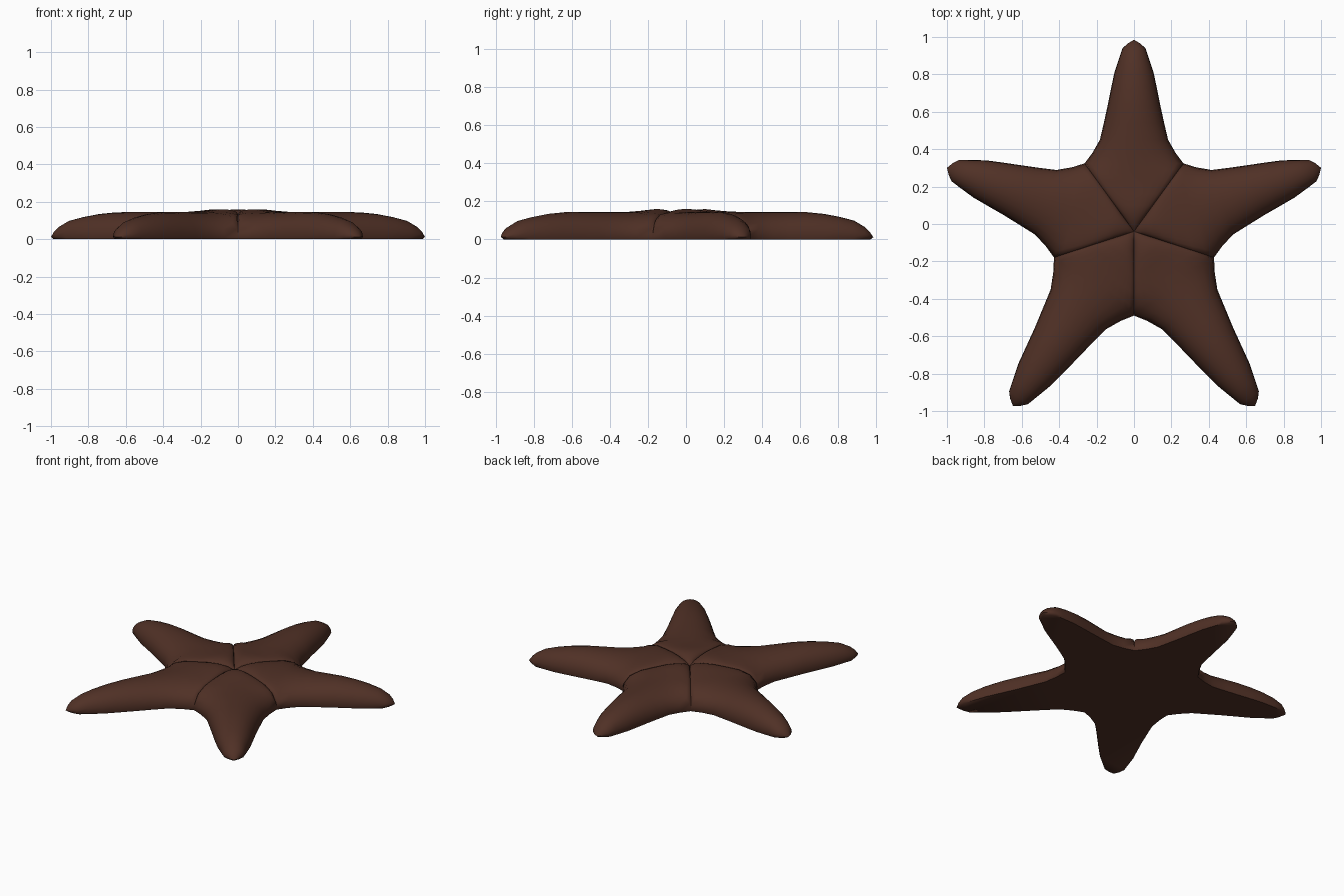
import bpy
import bmesh
from math import sin, cos, tan, radians, pi
from mathutils import Vector

if "Cube" in bpy.data.objects:
    bpy.data.objects.remove(bpy.data.objects["Cube"], do_unlink=True)

CENTER = Vector((0, -0.04, 0))
VALLEY = 0.364      # distance along an arm where neighbouring arms part
LENGTH = 1.02       # nominal arm length used by the stations
RIM = 0.012         # height of the lower edge
STEPS = 12          # divisions across an arm

# Inner disc: distance, ridge height, height of the crease between arms
DISC = [(0, .11, .11), (.04, .138, .117), (.09, .156, .123), (.14, .16, .13),
        (.2, .153, .13), (.27, .147, .122), (.33, .145, .085)]
# Free arm: distance, ridge height, half width
ARM = [(VALLEY, .145, VALLEY * tan(pi / 5)), (.42, .145, .222), (.49, .145, .182),
       (.58, .145, .161), (.67, .144, .141), (.76, .135, .123), (.845, .119, .105),
       (.92, .099, .08), (.975, .066, .061), (1.0, .042, .034), (LENGTH, RIM, 0)]
# Arms: direction, length, slight sideways bend (degrees)
ARMS = [(90, 1.025, 0), (18, 1.056, .8), (162, 1.056, -.8),
        (-54, 1.135, -1.2), (234, 1.135, 1.2)]


def add_arm(bm, angle, length, bend):
    stations = [(r, h, r * tan(pi / 5), c) for r, h, c in DISC]
    stations += [(r, h, w, RIM) for r, h, w in ARM]
    rows = []
    for r, ridge, width, edge in stations:
        out = max(0, (r - VALLEY) / (LENGTH - VALLEY))
        dist = r + out * (length - LENGTH)
        turn = radians(angle + bend * min(1, out * 2))
        axis = Vector((cos(turn), sin(turn), 0))
        side = Vector((-axis.y, axis.x, 0))
        row = []
        for i in range(STEPS + 1):
            a = pi * (i / STEPS - .5)
            z = edge + (ridge - edge) * max(0, cos(a)) ** .85
            row.append(bm.verts.new(CENTER + axis * dist + side * width * sin(a)
                                    + Vector((0, 0, z))))
        rows.append(row)
    for near, far in zip(rows, rows[1:]):
        for i in range(STEPS):
            bm.faces.new((near[i], far[i], far[i + 1], near[i + 1]))


# Domed upper skin
bm = bmesh.new()
for arm in ARMS:
    add_arm(bm, *arm)
bmesh.ops.remove_doubles(bm, verts=bm.verts[:], dist=.0005)

# Narrow lower edge and flat underside
rim = [e for e in bm.edges if e.is_boundary]
made = bmesh.ops.extrude_edge_only(bm, edges=rim)["geom"]
for v in made:
    if isinstance(v, bmesh.types.BMVert):
        v.co = CENTER + (v.co - CENTER) * .985
        v.co.z = 0
base = [e for e in bm.edges if e.is_boundary]
bmesh.ops.edgeloop_fill(bm, edges=base)
bmesh.ops.recalc_face_normals(bm, faces=bm.faces[:])

mesh = bpy.data.meshes.new("starfish_body")
bm.to_mesh(mesh)
bm.free()
body = bpy.data.objects.new("starfish_body", mesh)
bpy.context.collection.objects.link(body)

# Single dark brown colour
brown = bpy.data.materials.new("dark_brown")
brown.use_nodes = True
colour = (.08, .03, .019, 1)
brown.diffuse_color = colour
brown.node_tree.nodes["Principled BSDF"].inputs["Base Color"].default_value = colour
mesh.materials.append(brown)

bpy.ops.object.select_all(action="DESELECT")
body.select_set(True)
bpy.context.view_layer.objects.active = body
bpy.ops.object.shade_smooth_by_angle(angle=radians(50))
